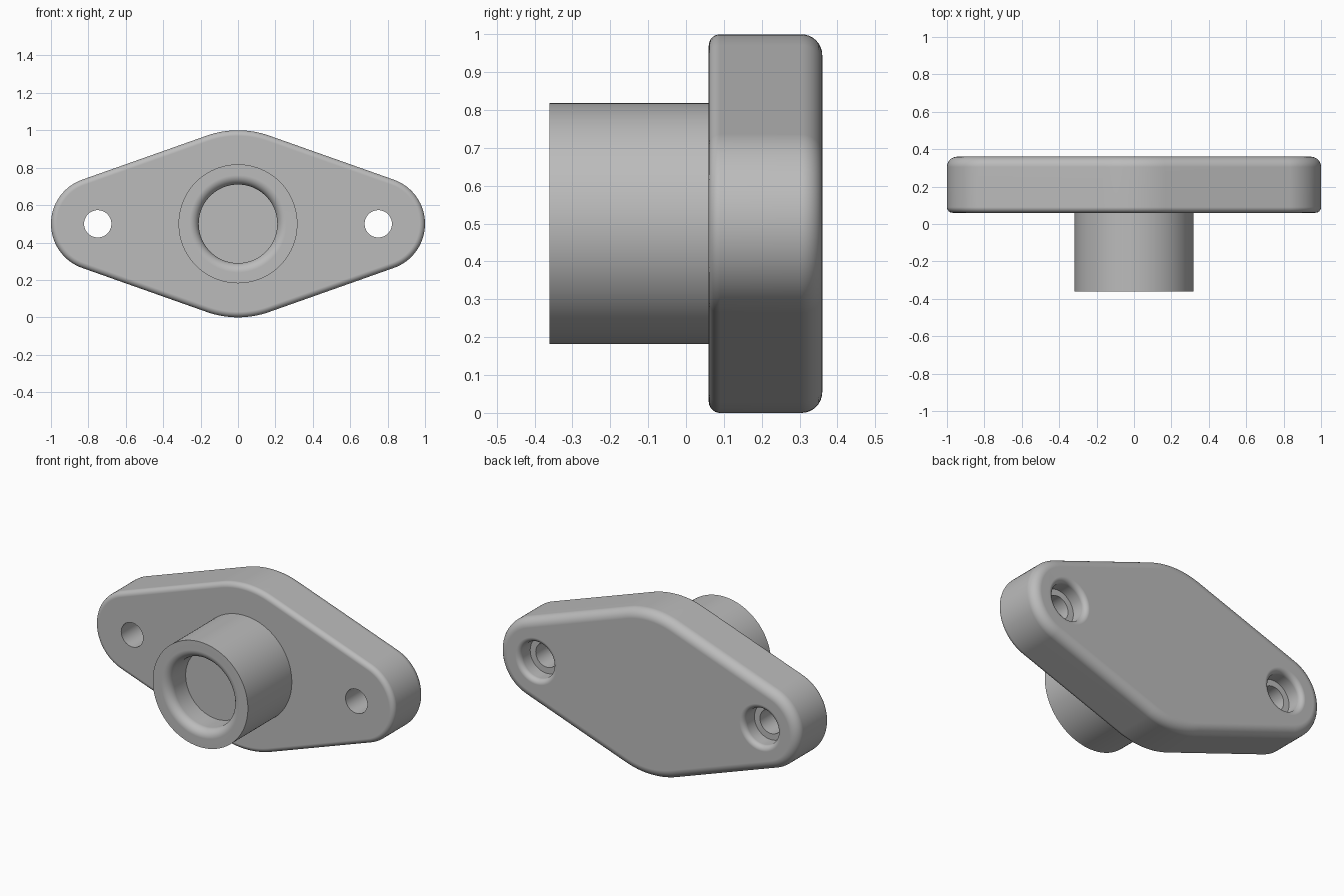
import bpy, bmesh
from math import sin, cos, pi, asin, radians

cube = bpy.data.objects.get("Cube")
if cube:
    bpy.data.objects.remove(cube, do_unlink=True)

ZC = 0.5                      # height of the main axis
HOLE_X = 0.75                 # bolt hole offset
END_R, MID_R = 0.25, 0.5      # outline radii
FRONT, BACK = 0.06, 0.36      # flange faces

grey = bpy.data.materials.new("plain grey")
grey.use_nodes = True
grey.diffuse_color = (0.5, 0.5, 0.5, 1)
grey.node_tree.nodes["Principled BSDF"].inputs["Base Color"].default_value = (0.5, 0.5, 0.5, 1)


def loft(name, rings):
    """Skin a stack of equal closed rings and cap both ends."""
    bm = bmesh.new()
    loops = [[bm.verts.new(p) for p in ring] for ring in rings]
    n = len(loops[0])
    for a, b in zip(loops, loops[1:]):
        for i in range(n):
            j = (i + 1) % n
            bm.faces.new((a[i], a[j], b[j], b[i]))
    bm.faces.new(loops[0])
    bm.faces.new(loops[-1])
    bmesh.ops.recalc_face_normals(bm, faces=bm.faces[:])
    mesh = bpy.data.meshes.new(name)
    bm.to_mesh(mesh)
    bm.free()
    obj = bpy.data.objects.new(name, mesh)
    mesh.materials.append(grey)
    bpy.context.collection.objects.link(obj)
    return obj


def lathe(name, profile, x=0, n=96):
    """Turn (radius, y) points around an axis parallel to y."""
    return loft(name, [[(x + r * cos(2 * pi * i / n), y, ZC + r * sin(2 * pi * i / n))
                        for i in range(n)] for r, y in profile])


def fillet(r, y, size, direction, steps=8):
    """Flared mouth: from the bore wall out to a flat face at y."""
    return [(r + size * (1 - cos(t)), y - direction * size * (1 - sin(t)))
            for t in (pi / 2 * k / steps for k in range(steps + 1))]


def outline(y, inset):
    """Rounded diamond: four arcs joined by tangent lines."""
    lean = asin((MID_R - END_R) / HOLE_X)
    half_end = pi / 2 - lean
    pts = []
    for cx, r, mid, half, n in ((HOLE_X, END_R, 0, half_end, 32), (0, MID_R, pi / 2, lean, 16),
                                (-HOLE_X, END_R, pi, half_end, 32), (0, MID_R, -pi / 2, lean, 16)):
        for k in range(n + 1):
            a = mid - half + 2 * half * k / n
            pts.append((cx + (r - inset) * cos(a), y, ZC + (r - inset) * sin(a)))
    return pts


def edge_round(y, size, direction, steps=8):
    """Outline rings rounding an edge, from the flat face to the side wall."""
    return [outline(y + direction * size * (1 - cos(t)), size * (1 - sin(t)))
            for t in (pi / 2 * k / steps for k in range(steps + 1))]


def finish(obj, cutters):
    """Cut, shade smooth and keep the flat faces flat."""
    bpy.ops.object.select_all(action='DESELECT')
    bpy.context.view_layer.objects.active = obj
    obj.select_set(True)
    for c in cutters:
        m = obj.modifiers.new("cut", 'BOOLEAN')
        m.operation, m.solver, m.object = 'DIFFERENCE', 'EXACT', c
        bpy.ops.object.modifier_apply(modifier=m.name)
        bpy.data.objects.remove(c, do_unlink=True)
    bpy.ops.object.shade_smooth_by_angle(angle=radians(30))
    w = obj.modifiers.new("flat faces", 'WEIGHTED_NORMAL')
    w.keep_sharp = True


# Flange plate with a small front and larger back edge rounding
flange = loft("flange", edge_round(FRONT, 0.03, 1) + edge_round(BACK, 0.055, -1)[::-1])

# Counterbored bolt holes, entered from the back
hole = [(0.073, 0), (0.073, BACK - 0.1), (0.11, BACK - 0.1)] + fillet(0.11, BACK, 0.03, 1)
hole.append((hole[-1][0], BACK + 0.1))
finish(flange, [lathe("hole_cutter", hole, s * HOLE_X, 64) for s in (-1, 1)])

# Round boss with a blind, flared bore
mouth = fillet(0.21, -0.36, 0.05, -1)
boss = lathe("boss", [(0.318, FRONT + 0.02), (0.318, -0.36)] + mouth[::-1] + [(0.21, -0.2)])
finish(boss, [])
